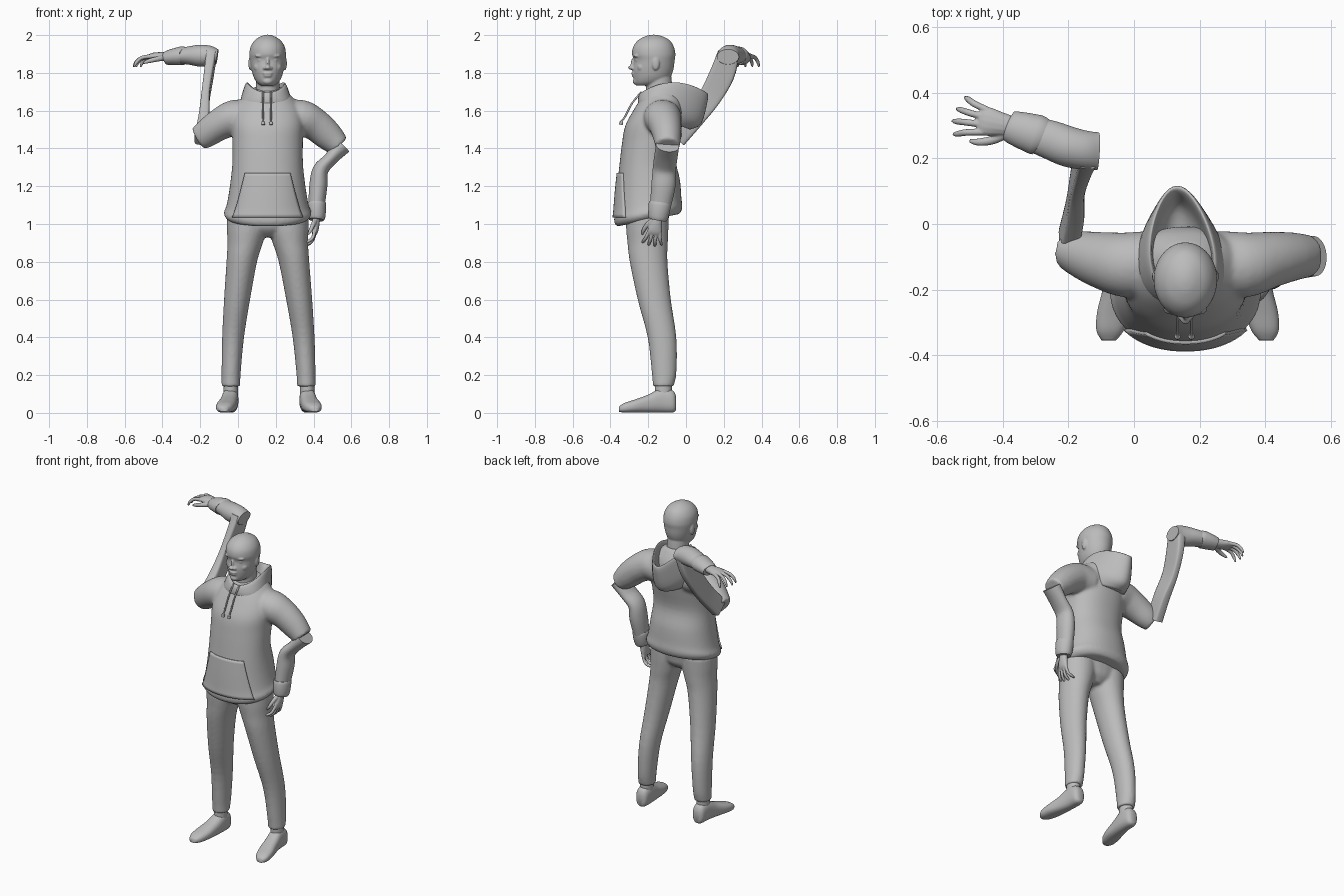
import bpy, bmesh, math
from mathutils import Vector, Matrix

cube = bpy.data.objects.get("Cube")
if cube:
    bpy.data.objects.remove(cube, do_unlink=True)

grey = bpy.data.materials.new("plain_grey")
grey.use_nodes = True
tone = (0.5, 0.5, 0.5, 1)
grey.diffuse_color = tone
grey.node_tree.nodes["Principled BSDF"].inputs["Base Color"].default_value = tone

MID = 0.157  # centre line of the body
X, Y, Z = Vector((1, 0, 0)), Vector((0, 1, 0)), Vector((0, 0, 1))


def spline(rows, steps):
    """Smoothly resample rows of numbers."""
    out = []
    for i in range(len(rows) - 1):
        p0, p1, p2 = rows[max(i - 1, 0)], rows[i], rows[i + 1]
        p3 = rows[min(i + 2, len(rows) - 1)]
        for k in range(steps):
            t = k / steps
            out.append([b + t * (c - a + t * (2 * a - 5 * b + 4 * c - d + t * (3 * (b - c) + d - a))) / 2
                        if steps > 1 else b for a, b, c, d in zip(p0, p1, p2, p3)])
    return out + [list(rows[-1])]


def skin(bm, rings):
    """Join point rings into a closed tube."""
    loops = [[bm.verts.new(p) for p in ring] for ring in rings]
    n = len(loops[0])
    for a, b in zip(loops, loops[1:]):
        for i in range(n):
            j = (i + 1) % n
            bm.faces.new((a[i], a[j], b[j], b[i]))
    bm.faces.new(loops[0][::-1])
    bm.faces.new(loops[-1])


def loft(bm, rows, u, v=None, power=2.0, steps=4, sides=28):
    """Rows are x, y, z, half width along u, half width along v."""
    rows = spline(rows, steps)
    pts = [Vector(r[:3]) for r in rows]
    rings = []
    for i, r in enumerate(rows):
        t = (pts[min(i + 1, len(pts) - 1)] - pts[max(i - 1, 0)]).normalized()
        uu = u if v else (u - t * t.dot(u)).normalized()
        vv = v or t.cross(uu)
        ring = []
        for k in range(sides):
            a = math.tau * (k + 0.5) / sides
            c, s = math.cos(a), math.sin(a)
            c, s = (math.copysign(abs(q) ** (2 / power), q) for q in (c, s))
            ring.append(pts[i] + uu * c * r[3] + vv * s * r[4])
        rings.append(ring)
    skin(bm, rings)


def ball(bm, centre, size):
    m = Matrix.Translation(centre) @ Matrix.Diagonal((*size, 1))
    bmesh.ops.create_uvsphere(bm, u_segments=20, v_segments=12, radius=1, matrix=m)


def finish(name, bm, voxel=0, smooth=5, angle=40):
    bmesh.ops.recalc_face_normals(bm, faces=bm.faces)
    mesh = bpy.data.meshes.new(name)
    bm.to_mesh(mesh)
    bm.free()
    mesh.materials.append(grey)
    ob = bpy.data.objects.new(name, mesh)
    bpy.context.collection.objects.link(ob)
    if voxel:  # blend overlapping volumes into one skin
        r = ob.modifiers.new("blend", 'REMESH')
        r.mode, r.voxel_size, r.use_smooth_shade = 'VOXEL', voxel, True
        s = ob.modifiers.new("relax", 'SMOOTH')
        s.factor, s.iterations = 0.5, smooth
    else:
        bpy.ops.object.select_all(action='DESELECT')
        ob.select_set(True)
        bpy.context.view_layer.objects.active = ob
        bpy.ops.object.shade_smooth_by_angle(angle=math.radians(angle))
    return ob


# Hoodie body with both upper sleeves
bm = bmesh.new()
loft(bm, [(MID, -.2, 1.02, .2, .165), (MID, -.2, 1.035, .222, .176), (MID, -.2, 1.06, .232, .181),
          (MID, -.2, 1.1, .217, .176), (MID, -.2, 1.2, .2, .168), (MID, -.205, 1.32, .187, .15),
          (MID, -.185, 1.45, .187, .155), (MID, -.165, 1.55, .19, .157), (MID, -.147, 1.63, .165, .13),
          (MID, -.14, 1.69, .11, .095), (MID, -.14, 1.72, .075, .075)],
     X, Y + Z * 0.2, power=2.2, sides=48)
loft(bm, [(.06, -.12, 1.56, .09, .1), (-.02, -.125, 1.562, .095, .1), (-.1, -.11, 1.525, .084, .087),
          (-.17, -.09, 1.477, .074, .07), (-.21, -.08, 1.452, .064, .055)], Z)
loft(bm, [(.25, -.12, 1.56, .09, .1), (.335, -.125, 1.562, .095, .1), (.41, -.11, 1.525, .086, .087),
          (.48, -.1, 1.465, .078, .075), (.535, -.098, 1.412, .06, .064)], Z)
hoodie = finish("hoodie_body", bm, 0.009, 6)

# Hood lying open on the back: outer shell, rim, then inner bowl
bm = bmesh.new()
hood = [(.13, -.25, .02, 1.61, 1.5, 0), (.135, -.255, .08, 1.65, 1.53, .03), (.115, -.25, .112, 1.68, 1.64, .05),
        (.1, -.24, .115, 1.695, 1.69, .055), (.09, -.225, .095, 1.69, 1.68, .05),
        (.08, -.21, .05, 1.64, 1.6, .02), (.06, -.2, -.03, 1.6, 1.57, 0)]
rings = []
for w, front, back, zf, zb, lift in spline(hood, 4):
    ring = []
    for k in range(40):
        a = math.tau * k / 40
        c, s = math.cos(a), math.sin(a)
        f = (1 - c) / 2
        ring.append((MID + w * s * (1 + .25 * c) - .025 * f,
                     front + (back - front) * f, zf + (zb - zf) * f + lift * s * s))
    rings.append(ring)
skin(bm, rings)
finish("hood", bm, angle=70)

# Front pocket wrapped on to the hoodie
bm = bmesh.new()
nx, nz = 24, 14
grid = []
for j in range(nz + 1):
    t = j / nz
    half = .185 - .067 * t ** .8
    grid.append([bm.verts.new((MID + half * (2 * i / nx - 1), -.6, 1.035 + .235 * t)) for i in range(nx + 1)])
for lo, hi in zip(grid, grid[1:]):
    for i in range(nx):
        bm.faces.new((lo[i], lo[i + 1], hi[i + 1], hi[i]))
pocket = finish("front_pocket", bm)
wrap = pocket.modifiers.new("wrap", 'SHRINKWRAP')
wrap.target, wrap.wrap_method, wrap.use_project_y = hoodie, 'PROJECT', True
wrap.use_positive_direction = True
wrap.offset = 0.003
thick = pocket.modifiers.new("thickness", 'SOLIDIFY')
thick.thickness, thick.offset = 0.014, 0

# Drawstrings with tips
for side, dx in (("right", -.024), ("left", .018)):
    bm = bmesh.new()
    x = MID + dx
    loft(bm, [(x, -.235, 1.7, .005, .005), (x, -.285, 1.64, .005, .005), (x, -.322, 1.57, .005, .005),
              (x, -.34, 1.545, .005, .005), (x, -.342, 1.54, .01, .01), (x, -.345, 1.525, .009, .009)], X, sides=10)
    finish(side + "_drawstring", bm)

# Trousers
bm = bmesh.new()
loft(bm, [(MID, -.2, .93, .06, .06), (MID, -.203, .97, .16, .1), (MID, -.205, 1.02, .205, .112),
          (MID, -.2, 1.08, .2, .12)], X, Y)
leg = [(.05, -.205, 1.04, .11, .113), (.047, -.205, .97, .106, .112), (.038, -.203, .9, .094, .107),
       (.02, -.198, .8, .081, .1), (-.005, -.168, .6, .069, .088), (-.026, -.127, .4, .058, .076),
       (-.036, -.116, .22, .051, .066), (-.038, -.12, .14, .049, .055)]
loft(bm, leg, X, Y)
loft(bm, [(2 * MID - x + .012 * (1 - z), y, z, a, b) for x, y, z, a, b in leg], X, Y)
finish("trousers", bm, 0.009, 4)

# Shoes and ankles
shoe = [(-.04, -.052, .05, .02, .035), (-.04, -.07, .06, .038, .058), (-.041, -.13, .066, .043, .065),
        (-.05, -.2, .049, .046, .048), (-.063, -.27, .036, .05, .035), (-.073, -.325, .027, .042, .026),
        (-.077, -.355, .02, .022, .014)]
for side, sign, shift in (("right", 1, 0), ("left", -1, 2 * MID + .013)):
    bm = bmesh.new()
    loft(bm, [(sign * x + shift, y, z, a, b) for x, y, z, a, b in shoe], X, Z, power=2.5)
    finish(side + "_shoe", bm, angle=60)
    bm = bmesh.new()
    loft(bm, [(shift - sign * .039, -.12, z, .038, .045) for z in (.08, .17)], X, Y, steps=1)
    finish(side + "_ankle", bm)

# Head with sculpted features
bm = bmesh.new()
loft(bm, [(MID, -.14, 1.6, .066, .072), (MID, -.142, 1.72, .063, .07), (MID, -.15, 1.8, .063, .07)], X, Y)
loft(bm, [(MID, -.205, 1.733, .036, .06), (MID, -.19, 1.75, .058, .084), (MID, -.18, 1.78, .075, .099),
          (MID, -.174, 1.82, .086, .108), (MID, -.168, 1.867, .094, .108), (MID, -.171, 1.9, .097, .115),
          (MID, -.172, 1.94, .09, .107), (MID, -.17, 1.974, .067, .082), (MID, -.17, 1.995, .033, .042),
          (MID, -.17, 2.002, .008, .01)], X, Y, sides=40)
ball(bm, (MID, -.285, 1.828), (.017, .022, .012))   # nose tip
ball(bm, (MID, -.275, 1.85), (.01, .018, .032))     # nose bridge
ball(bm, (MID, -.277, 1.797), (.027, .013, .007))   # upper lip
ball(bm, (MID, -.274, 1.784), (.024, .014, .007))   # lower lip
ball(bm, (MID, -.262, 1.755), (.027, .02, .018))    # chin
for s in (-1, 1):
    ball(bm, (MID + s * .036, -.262, 1.89), (.032, .016, .009))   # brow
    ball(bm, (MID + s * .036, -.257, 1.868), (.018, .012, .009))  # eye
    ball(bm, (MID + s * .047, -.235, 1.83), (.027, .025, .026))   # cheek
    ball(bm, (MID + s * .014, -.28, 1.825), (.012, .014, .009))   # nostril
    ball(bm, (MID + s * .092, -.16, 1.85), (.01, .02, .036))      # ear
finish("head", bm, 0.0045, 4)

# Right forearm: flat twisted sleeve rising behind, then round sleeve and cuff
bm = bmesh.new()
loft(bm, [(-.2, -.05, 1.455, .055, .03), (-.18, .04, 1.56, .056, .028), (-.172, .125, 1.67, .06, .022),
          (-.155, .19, 1.79, .066, .024), (-.14, .225, 1.9, .058, .028)],
     Vector((0, .8, -.6)), power=6, sides=16)
finish("right_twisted_sleeve", bm)
bm = bmesh.new()
loft(bm, [(-.11, .222, 1.885, .04, .058), (-.15, .225, 1.89, .054, .06), (-.2, .236, 1.891, .058, .062),
          (-.25, .255, 1.892, .05, .06), (-.3, .272, 1.89, .042, .055)], Z)
loft(bm, [(-.285, .267, 1.89, .046, .058), (-.3, .273, 1.89, .05, .062), (-.37, .295, 1.88, .039, .051),
          (-.382, .299, 1.878, .033, .044)], Z, steps=2)
finish("right_forearm_sleeve", bm)

# Left forearm hanging to the hip
bm = bmesh.new()
loft(bm, [(.55, -.098, 1.415, .05, .062), (.49, -.108, 1.345, .036, .062), (.437, -.115, 1.285, .042, .062),
          (.425, -.12, 1.2, .048, .064), (.416, -.135, 1.1, .043, .056)], X)
loft(bm, [(.417, -.137, 1.115, .046, .056), (.417, -.139, 1.1, .05, .06), (.416, -.147, 1.04, .047, .054),
          (.415, -.15, 1.022, .04, .047)], X, steps=2)
finish("left_forearm_sleeve", bm)


def hand(name, wrist, d, s, p, k):
    """d points along the fingers, s to the thumb, p out of the palm."""
    bm = bmesh.new()
    wrist, d, s, p = Vector(wrist), Vector(d), Vector(s), Vector(p)

    def digit(*rows):
        loft(bm, [(*(wrist + (d * f + s * o + p * q) * k), a * k, b * k) for f, o, q, a, b in rows], s, sides=14)

    digit((-.02, 0, 0, .025, .02), (.03, 0, 0, .032, .021), (.07, 0, 0, .039, .017), (.092, 0, .004, .034, .01))
    for i, reach in enumerate((.07, .08, .075, .06)):
        o = .03 - .02 * i
        digit((.075, o, 0, .009, .01), (.085 + reach * .45, o * 1.3, .008, .009, .009),
              (.08 + reach * .85, o * 1.6, .03, .008, .008), (.08 + reach, o * 1.7, .052, .004, .004))
    digit((.01, .018, .004, .014, .014), (.045, .045, .012, .012, .012), (.08, .058, .022, .01, .01),
          (.105, .06, .032, .005, .005))
    finish(name, bm, 0.0035, 3)


hand("right_hand", (-.37, .297, 1.885), (-.98, .2, .03), (-.2, -.98, 0), (0, 0, -1), 1.15)
hand("left_hand", (.414, -.152, 1.03), (-.1, -.2, -.97), (0, -.98, .2), (-1, 0, .1), 1)
